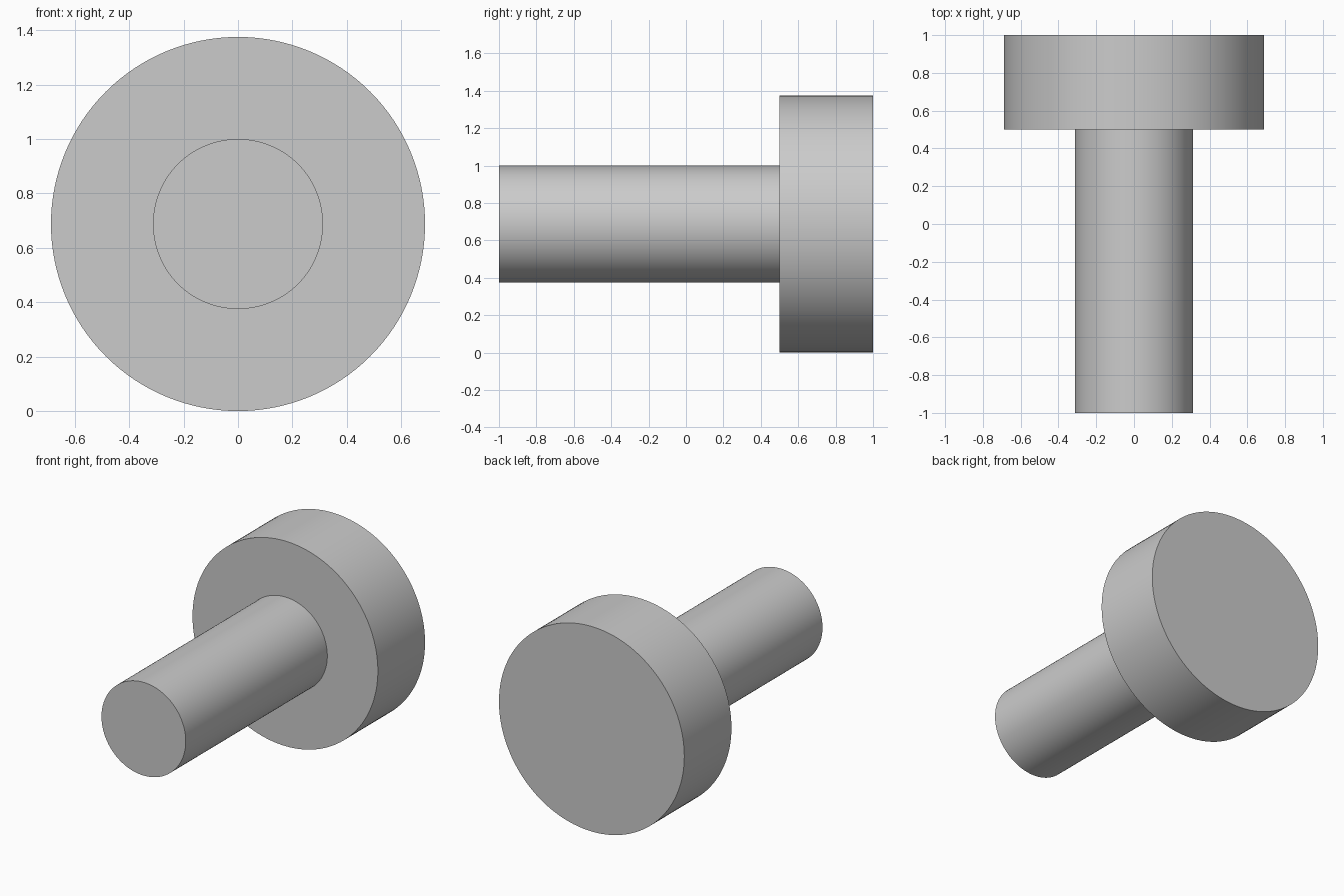
import bpy
import bmesh
import math
from mathutils import Vector

cube = bpy.data.objects.get("Cube")
if cube:
    bpy.data.objects.remove(cube, do_unlink=True)

SHAFT_RADIUS = 0.3125
HEAD_RADIUS = 0.6875
SEGMENTS = 128

# Plain grey material
grey = bpy.data.materials.new("plain_grey")
grey.use_nodes = True
colour = (0.6, 0.6, 0.6, 1)
grey.diffuse_color = colour
grey.node_tree.nodes["Principled BSDF"].inputs["Base Color"].default_value = colour

# Stepped profile (radius, y) from the shaft tip to the back of the head
profile = [(SHAFT_RADIUS, -1), (SHAFT_RADIUS, 0.5), (HEAD_RADIUS, 0.5), (HEAD_RADIUS, 1)]
centre = Vector((0, 0, HEAD_RADIUS))

bm = bmesh.new()
verts = [bm.verts.new(centre + Vector((0, y, r))) for r, y in profile]
edges = [bm.edges.new(pair) for pair in zip(verts, verts[1:])]

# Revolve the profile around the y axis and close both ends
bmesh.ops.spin(bm, geom=verts + edges, cent=centre, axis=(0, 1, 0),
               angle=math.tau, steps=SEGMENTS, use_merge=True)
bmesh.ops.remove_doubles(bm, verts=bm.verts[:], dist=0.0001)
bmesh.ops.holes_fill(bm, edges=[e for e in bm.edges if e.is_boundary], sides=0)
bmesh.ops.recalc_face_normals(bm, faces=bm.faces[:])

mesh = bpy.data.meshes.new("headed_pin")
bm.to_mesh(mesh)
bm.free()
mesh.materials.append(grey)
pin = bpy.data.objects.new("headed_pin", mesh)
bpy.context.collection.objects.link(pin)

# Smooth round sides with crisp rims
bpy.ops.object.select_all(action="DESELECT")
pin.select_set(True)
bpy.context.view_layer.objects.active = pin
bpy.ops.object.shade_smooth_by_angle(angle=math.radians(30))
